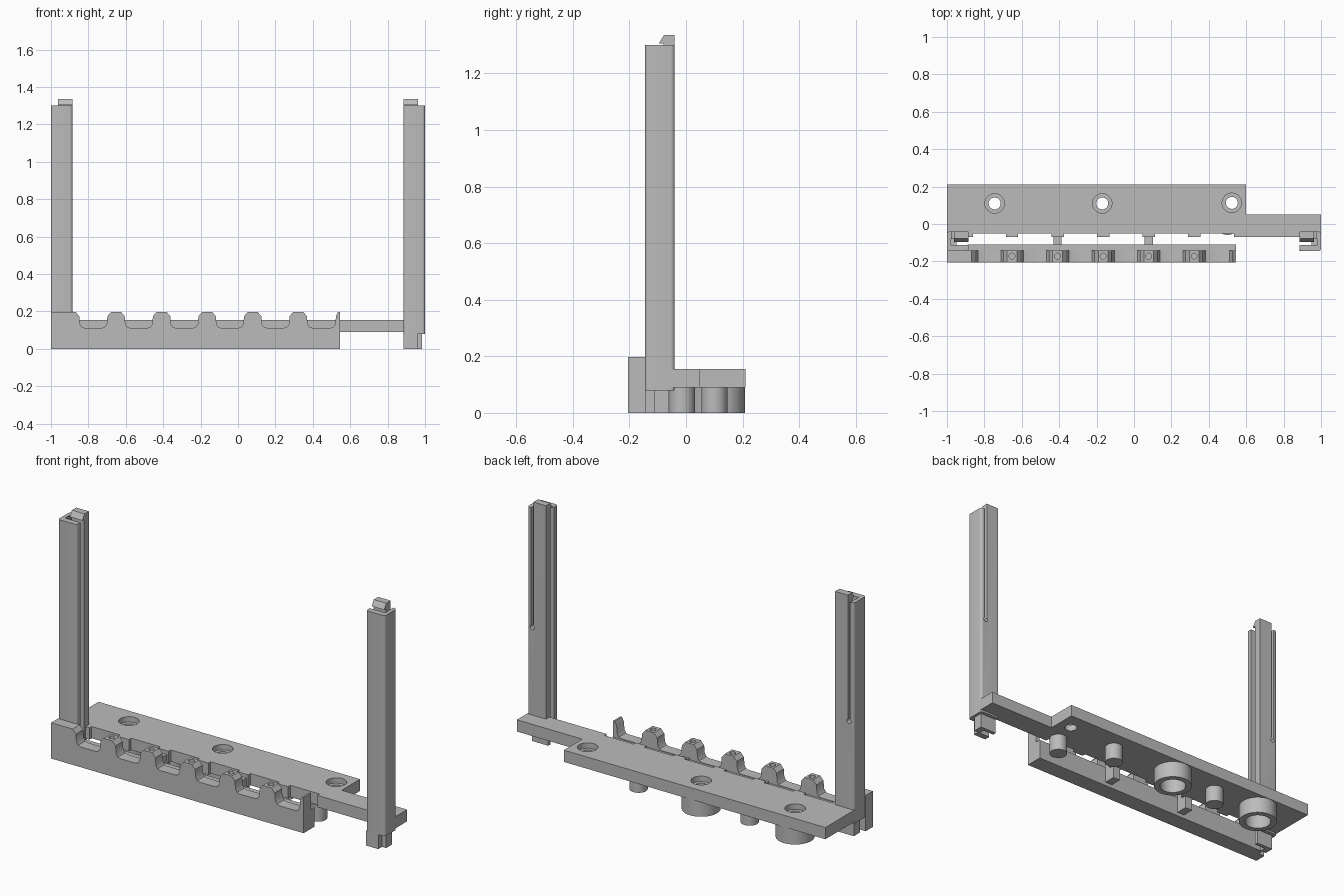
import bpy, bmesh, math
from mathutils import Vector

if "Cube" in bpy.data.objects:
    bpy.data.objects.remove(bpy.data.objects["Cube"], do_unlink=True)

GREY = bpy.data.materials.new("plain grey")
GREY.use_nodes = True
COLOUR = (0.5, 0.5, 0.5, 1)
GREY.diffuse_color = COLOUR
GREY.node_tree.nodes["Principled BSDF"].inputs["Base Color"].default_value = COLOUR


def finish(name, bm):
    bmesh.ops.recalc_face_normals(bm, faces=bm.faces)
    mesh = bpy.data.meshes.new(name)
    bm.to_mesh(mesh)
    bm.free()
    mesh.materials.append(GREY)
    ob = bpy.data.objects.new(name, mesh)
    bpy.context.collection.objects.link(ob)
    return ob


def add_prism(bm, pts, lo, hi, axis="z", rounded=(), r=0.015):
    """Extrude a 2D outline along an axis, rounding the chosen corners."""
    def place(p, d):
        return {"z": (p[0], p[1], d), "y": (p[0], d, p[1]), "x": (d, p[0], p[1])}[axis]
    low = [bm.verts.new(place(p, lo)) for p in pts]
    high = [bm.verts.new(place(p, hi)) for p in pts]
    n = len(pts)
    bm.faces.new(low[::-1])
    bm.faces.new(high)
    for i in range(n):
        bm.faces.new((low[i], low[(i + 1) % n], high[(i + 1) % n], high[i]))
    if rounded:
        edges = [bm.edges.get((low[i], high[i])) for i in rounded]
        bmesh.ops.bevel(bm, geom=edges, offset=r, segments=5, profile=0.5, affect="EDGES")


def prism(name, pts, lo, hi, axis="z", rounded=(), r=0.015):
    bm = bmesh.new()
    add_prism(bm, pts, lo, hi, axis, rounded, r)
    return finish(name, bm)


def rect(x0, x1, y0, y1):
    return [(x0, y0), (x1, y0), (x1, y1), (x0, y1)]


def circle(x, y, r, n=32):
    return [(x + r * math.cos(math.tau * i / n), y + r * math.sin(math.tau * i / n)) for i in range(n)]


def cut(ob, cutters):
    """Apply boolean cuts, then drop the cutters."""
    for c in cutters:
        m = ob.modifiers.new("cut", "BOOLEAN")
        m.operation, m.solver, m.object = "DIFFERENCE", "EXACT", c
        bpy.context.view_layer.objects.active = ob
        bpy.ops.object.modifier_apply(modifier=m.name)
        bpy.data.objects.remove(c, do_unlink=True)


def smooth(ob):
    bpy.ops.object.select_all(action="DESELECT")
    ob.select_set(True)
    bpy.context.view_layer.objects.active = ob
    bpy.ops.object.shade_smooth_by_angle(angle=math.radians(30))


TEETH = [-0.652 + 0.2435 * i for i in range(5)]
BOTTOM, TOP = 0.09, 0.155

# Base plate with small tabs along its front edge
outline = [(-1, 0.21), (-1, -0.07), (-0.86, -0.07), (-0.86, -0.05)]
for x in TEETH:
    outline += [(x - 0.033, -0.05), (x - 0.033, -0.07), (x + 0.033, -0.07), (x + 0.033, -0.05)]
outline += [(0.535, -0.05), (0.535, -0.07), (1, -0.07), (1, 0.05), (0.6, 0.05), (0.6, 0.21)]
plate = prism("base_plate", outline, BOTTOM, TOP)
HOLES = [(-0.745, 0.11), (-0.17, 0.11), (0.523, 0.113)]
for x, y in HOLES:
    cut(plate, [prism("cutter", circle(x, y, 0.032), 0, 0.3),
                prism("cutter", circle(x, y, 0.052), 0.125, 0.3)])
smooth(plate)

# Hollow bosses and solid pegs under the plate
for i, (x, y) in enumerate(HOLES[:2]):
    boss = prism(f"hollow_boss_{i + 1}", circle(x, y, 0.098, 48), 0, BOTTOM + 0.002)
    cut(boss, [prism("cutter", circle(x, y, 0.067, 48), -0.1, 0.2)])
    smooth(boss)
for i, (x, y) in enumerate([(-0.46, 0.1), (0.22, 0.1), (0.5, -0.014)]):
    smooth(prism(f"peg_{i + 1}", circle(x, y, 0.046), 0, BOTTOM + 0.002))

# Front comb: a bar whose top edge rises into chamfered teeth
FLOOR, PEAK, END = 0.112, 0.198, 0.545


def rising(x):
    """Left flank of a tooth, from valley floor to top, with a curved foot."""
    return [(x - 0.075, FLOOR), (x - 0.06, 0.117), (x - 0.05, 0.132),
            (x - 0.046, 0.175), (x - 0.026, PEAK)]


def falling(x):
    return [(2 * x - a, z) for a, z in reversed(rising(x))]


comb_outline = [(END, 0), (-1, 0), (-1, PEAK)] + falling(-0.895)
for x in TEETH:
    comb_outline += rising(x) + falling(x)
comb_outline += rising(0.57)[:4] + [(0.535, PEAK), (END, PEAK)]
comb = prism("front_comb", comb_outline, -0.205, -0.142, "y")
cut(comb, [prism("cutter", circle(x, -0.172, 0.016, 20), 0.15, 0.3) for x in TEETH])
smooth(comb)

# Ledge behind the comb and the two ribs that tie it to the plate
prism("comb_ledge", rect(-0.89, END, -0.143, -0.11), 0, 0.108)
for i in (1, 3):
    x = TEETH[i]
    prism(f"tie_rib_{i}", rect(x - 0.022, x + 0.022, -0.112, -0.045), 0.02, 0.135)

# Tall channel columns, built once for each side
for side, s in (("right", -1), ("left", 1)):
    def flip(pts):
        return [(s * x, y) for x, y in pts]

    section = [(0.885, -0.145), (1, -0.145), (1, -0.04), (0.885, -0.04),
               (0.885, -0.08), (0.98, -0.08), (0.98, -0.112), (0.885, -0.112)]
    column = prism(f"{side}_column", flip(section), 0.08, 1.3, rounded=(0, 1, 2), r=0.014)
    # Slit that frees the snap tongue at the back
    cut(column, [prism("cutter", flip(rect(0.962, 0.977, -0.085, 0)), 0.64, 1.5),
                 prism("cutter", [(s * 0.9695 + a, 0.64 + b) for a, b in circle(0, 0, 0.013, 20)],
                       -0.085, 0, "y")])
    smooth(column)
    # Hooked tip of the tongue
    x0, x1 = sorted((s * 0.885, s * 0.962))
    hook = [(-0.04, 1.299), (-0.04, 1.335), (-0.078, 1.335), (-0.096, 1.305), (-0.08, 1.305), (-0.08, 1.299)]
    prism(f"{side}_hook", hook, x0, x1, "x")
    # Narrow foot under the column
    bm = bmesh.new()
    foot = [(0.885, -0.145), (0.96, -0.145), (0.96, -0.112), (0.985, -0.112),
            (0.985, -0.06), (0.885, -0.06), (0.885, -0.08), (0.95, -0.08), (0.95, -0.112), (0.885, -0.112)]
    add_prism(bm, flip(foot), 0, 0.081)
    finish(f"{side}_foot", bm)
